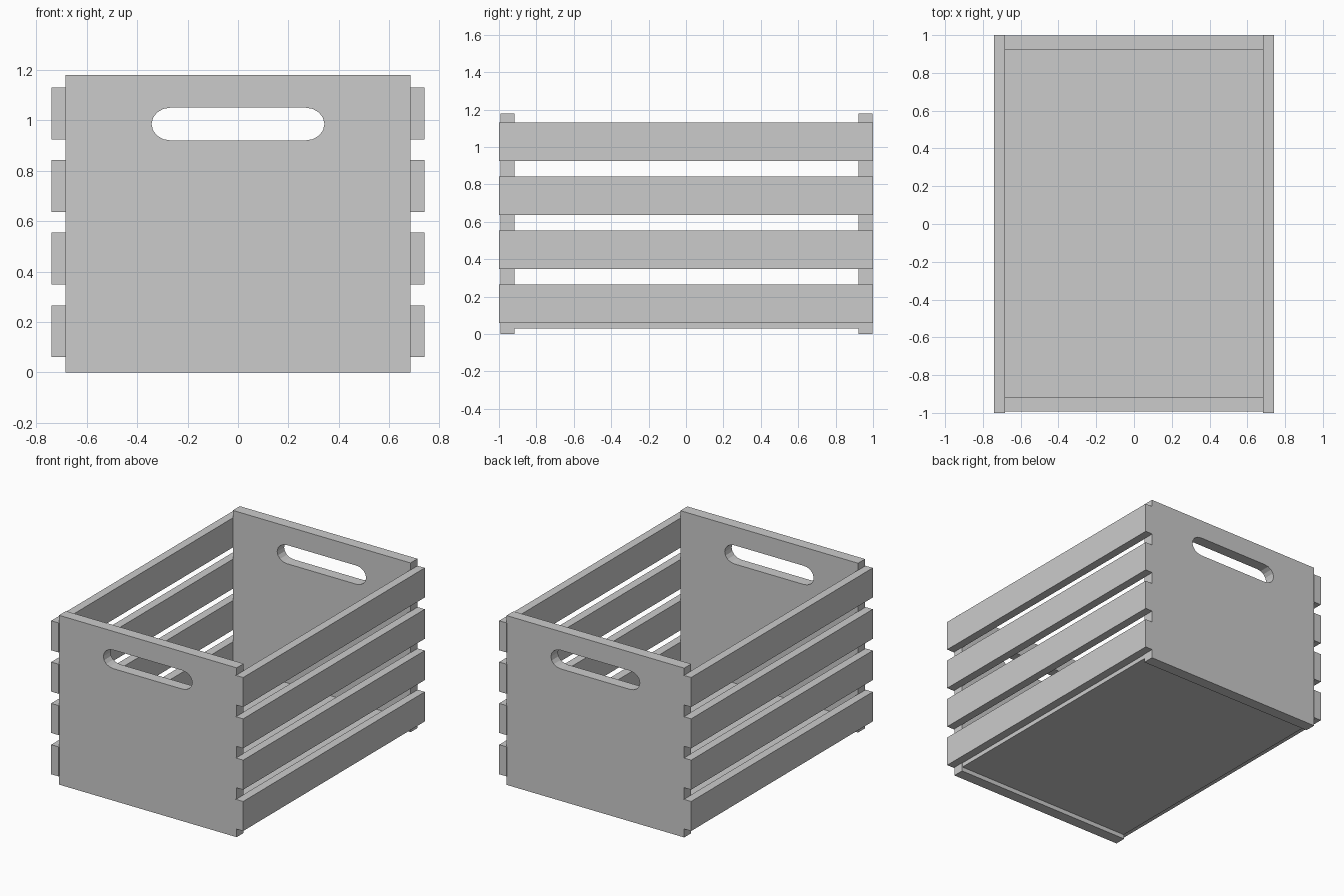
import bpy, bmesh
from math import sin, cos, pi

if "Cube" in bpy.data.objects:
    bpy.data.objects.remove(bpy.data.objects["Cube"])

PANEL_X, SLAT_IN, SLAT_OUT = 0.685, 0.682, 0.74
HEIGHT = 1.18


def finish(bm, name):
    bmesh.ops.recalc_face_normals(bm, faces=bm.faces)
    mesh = bpy.data.meshes.new(name)
    bm.to_mesh(mesh)
    bm.free()
    obj = bpy.data.objects.new(name, mesh)
    bpy.context.collection.objects.link(obj)
    return obj


def box(name, x0, x1, y0, y1, z0, z1):
    bm = bmesh.new()
    bmesh.ops.create_cube(bm, size=1)
    for v in bm.verts:
        v.co = ((x0 + x1) / 2 + v.co.x * (x1 - x0),
                (y0 + y1) / 2 + v.co.y * (y1 - y0),
                (z0 + z1) / 2 + v.co.z * (z1 - z0))
    return finish(bm, name)


def handle_outline(half=0.343, rx=0.075, rz=0.065, zc=0.985, n=8):
    pts = []
    for side in (1, -1):
        for i in range(n + 1):
            a = -pi / 2 + pi * i / n
            pts.append((side * (half - rx + rx * cos(a)), zc + side * rz * sin(a)))
    return pts


def end_panel(name, y0, y1):
    bm = bmesh.new()
    outer = [(-PANEL_X, 0), (PANEL_X, 0), (PANEL_X, HEIGHT), (-PANEL_X, HEIGHT)]
    edges = []
    for loop in (outer, handle_outline()):
        vs = [bm.verts.new((x, y0, z)) for x, z in loop]
        edges += [bm.edges.new((vs[i - 1], vs[i])) for i in range(len(vs))]
    bmesh.ops.triangle_fill(bm, edges=edges, use_beauty=True, normal=(0, -1, 0))
    # Thicken the flat panel, keeping its first side
    ext = bmesh.ops.extrude_face_region(bm, geom=bm.faces[:], use_keep_orig=True)
    for g in ext["geom"]:
        if isinstance(g, bmesh.types.BMVert):
            g.co.y = y1
    return finish(bm, name)


# End panels with handle slots
end_panel("front_panel", -0.993, -0.916)
end_panel("back_panel", 0.921, 0.998)

# Floor board set between the end panels
box("floor_board", -SLAT_IN, SLAT_IN, -0.918, 0.923, 0.03, 0.09)

# Four slats along each side
for label, s in (("left", -1), ("right", 1)):
    for i in range(4):
        z = 0.06 + i * 0.288
        xa, xb = sorted((s * SLAT_IN, s * SLAT_OUT))
        box(f"{label}_slat_{i + 1}", xa, xb, -1, 1, z, z + 0.206)
